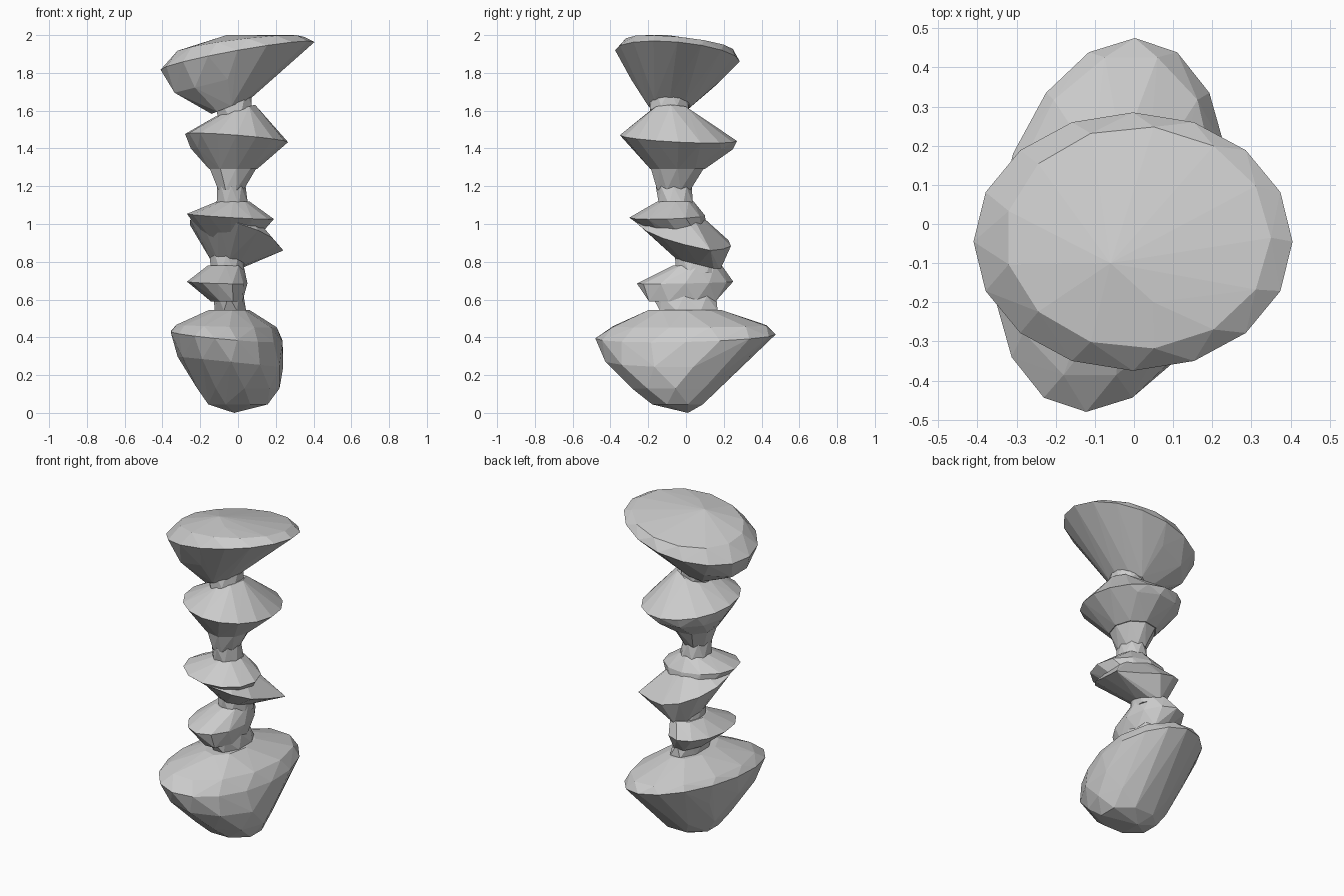
import bpy, bmesh
from math import sin, cos, pi


def ring(x0, x1, y0, y1, z, sx=0.0, sy=0.0, skew=0.0, n=12, phase=0.0):
    """Tilted oval filling the x/y extents; sx and sy are slopes, skew leans it in plan."""
    cx, cy, rx, ry = (x0 + x1) / 2, (y0 + y1) / 2, (x1 - x0) / 2, (y1 - y0) / 2
    pts = []
    for i in range(n):
        a = 2 * pi * (i + phase) / n
        dx, dy = rx * cos(a), ry * sin(a)
        dx += skew * dy
        pts.append((cx + dx, cy + dy, z + sx * dx + sy * dy))
    return pts


def hull(name, *groups):
    """Faceted chunk: convex hull around the rings and loose points."""
    bm = bmesh.new()
    for g in groups:
        for p in g:
            bm.verts.new(p)
    bmesh.ops.convex_hull(bm, input=bm.verts)
    junk = [v for v in bm.verts if not v.link_faces]
    bmesh.ops.delete(bm, geom=junk, context='VERTS')
    bmesh.ops.recalc_face_normals(bm, faces=bm.faces)
    me = bpy.data.meshes.new(name)
    bm.to_mesh(me)
    bm.free()
    ob = bpy.data.objects.new(name, me)
    bpy.context.collection.objects.link(ob)
    return ob


# Base boulder, longest front to back
hull("base_boulder",
     ring(-0.16, 0.06, -0.20, 0.19, 0.545, n=9),
     ring(-0.32, 0.20, -0.40, 0.44, 0.46, -0.03, 0.01, 0.13, n=12, phase=0.5),
     ring(-0.355, 0.235, -0.48, 0.475, 0.405, -0.1, 0.035, 0.13, n=16),
     ring(-0.32, 0.24, -0.43, 0.30, 0.27, -0.1, 0, 0.1, n=11, phase=0.5),
     ring(-0.23, 0.22, -0.29, 0.18, 0.13, n=9),
     ring(-0.17, 0.17, -0.19, 0.10, 0.045, n=8, phase=0.5),
     [(-0.02, 0.01, 0.0)])

# Fourth stone, small and leaning left
hull("lower_neck",
     ring(-0.13, 0.03, -0.18, 0.16, 0.62, n=8),
     ring(-0.13, 0.05, -0.15, 0.18, 0.54, n=8, phase=0.5))
hull("small_stone",
     ring(-0.16, 0.03, -0.07, 0.19, 0.78, n=8),
     ring(-0.27, 0.05, -0.26, 0.25, 0.69, -0.03, 0.02, n=12),
     ring(-0.15, 0.03, -0.21, 0.17, 0.59, n=8, phase=0.5))
hull("small_stone_neck",
     ring(-0.15, 0.03, -0.06, 0.16, 0.84, n=8),
     ring(-0.15, 0.04, -0.06, 0.19, 0.74, n=8, phase=0.5))

# Third stone, a tilted slab with a ledge high at the front
hull("slab_ledge",
     ring(-0.11, 0.06, -0.15, 0.04, 1.12, n=8),
     ring(-0.27, 0.19, -0.30, 0.10, 1.04, -0.06, 0.03, n=12),
     ring(-0.16, 0.08, -0.12, 0.12, 0.90, n=8))
hull("tilted_slab",
     ring(-0.11, 0.05, -0.14, 0.04, 1.08, n=8),
     ring(-0.26, 0.21, -0.26, 0.24, 0.95, -0.25, -0.24, n=13),
     [(0.24, 0.13, 0.86)],
     ring(-0.13, 0.04, -0.05, 0.18, 0.785, 0, -0.25, n=8))
hull("middle_neck",
     ring(-0.11, 0.04, -0.16, 0.03, 1.20, n=8),
     ring(-0.12, 0.06, -0.15, 0.045, 1.10, n=8, phase=0.5))

# Second stone, a double cone with a flaring stem
hull("stem",
     ring(-0.16, 0.10, -0.19, 0.10, 1.30, n=9),
     ring(-0.11, 0.035, -0.16, 0.03, 1.18, n=8, phase=0.5))
hull("upper_stone",
     ring(-0.12, 0.09, -0.19, 0.03, 1.60, 0.3, 0, n=8),
     ring(-0.28, 0.265, -0.35, 0.27, 1.455, -0.08, -0.05, n=16),
     ring(-0.25, 0.21, -0.27, 0.25, 1.40, 0, -0.02, n=11, phase=0.5),
     ring(-0.16, 0.10, -0.19, 0.10, 1.29, n=9))
hull("upper_neck",
     ring(-0.13, 0.07, -0.19, 0.02, 1.69, 0.3, 0, n=8),
     ring(-0.11, 0.08, -0.20, 0.02, 1.59, 0.4, 0, n=8, phase=0.5))

# Cap stone with a broad sloping top
hull("cap_stone",
     ring(-0.33, 0.35, -0.32, 0.25, 1.95, 0.12, -0.10, n=13),
     ring(-0.41, 0.405, -0.375, 0.285, 1.89, 0.18, -0.09, n=16),
     ring(-0.35, 0.24, -0.29, 0.19, 1.765, 0.25, 0, n=10, phase=0.5),
     ring(-0.14, 0.07, -0.20, 0.03, 1.625, 0.4, 0, n=8),
     [(-0.06, -0.1, 2.0), (0.05, -0.2, 2.0), (0.22, -0.18, 1.995)])
